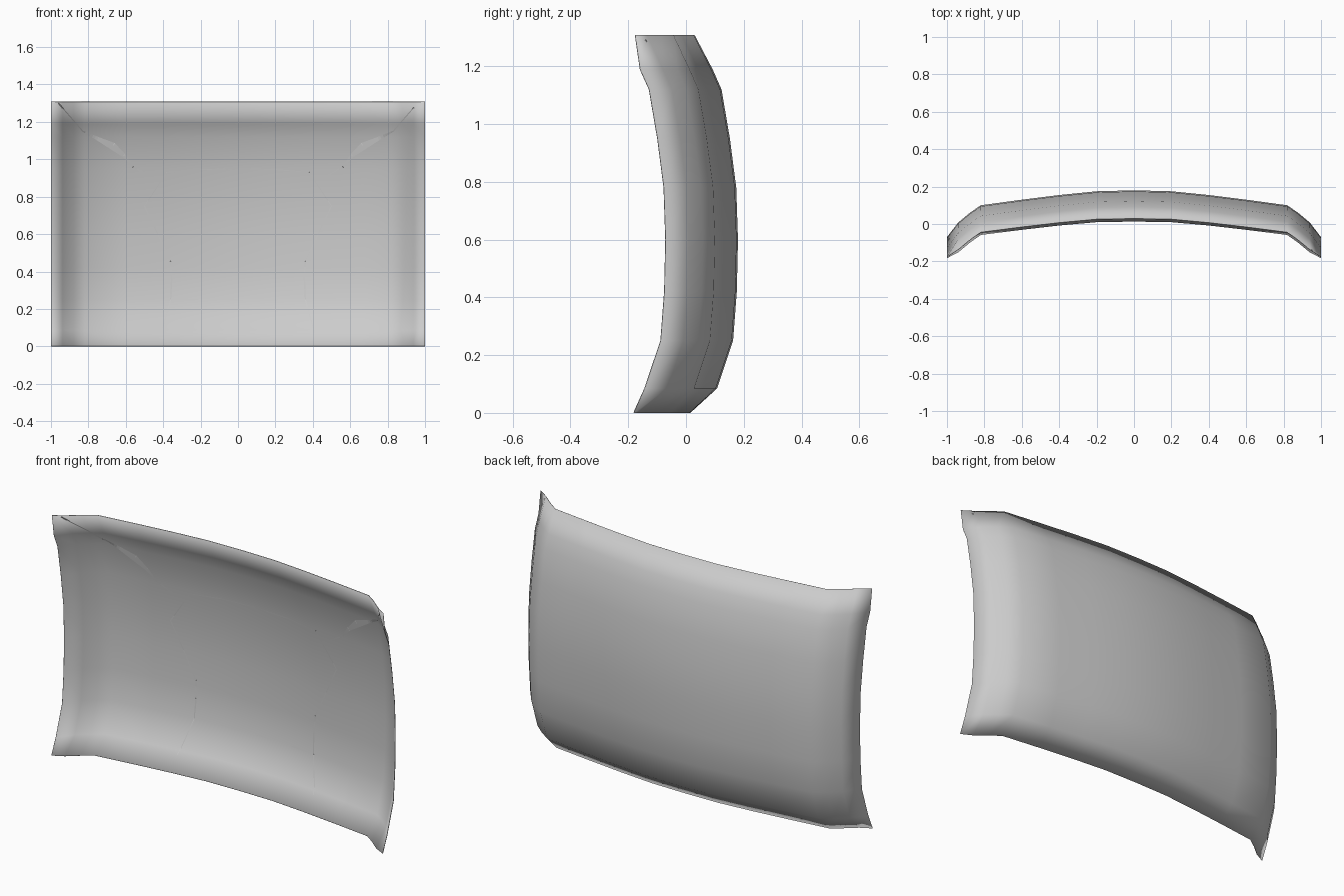
import bpy, bmesh
from mathutils import Vector

if "Cube" in bpy.data.objects:
    bpy.data.objects.remove(bpy.data.objects["Cube"])

# Half cross-section: (x, drop from the crown); centre profile: (z, y)
ACROSS = [(0, 0), (.2, .005), (.4, .025), (.6, .05), (.82, .08), (.88, .122), (.94, .172), (1, .25)]
CROWN = [(0, .015), (.085, .108), (.25, .163), (.42, .176), (.6, .18), (.78, .174),
         (.95, .152), (1.12, .123), (1.19, .092), (1.308, .03)]


def lerp(table, t):
    for (a, va), (b, vb) in zip(table, table[1:]):
        if t <= b:
            return va + (vb - va) * (t - a) / (b - a)
    return table[-1][1]


def surface(x, z):
    # corners flare out slightly at the lower and upper edges
    flare = lerp([(0, .055), (.085, 0), (1.19, 0), (1.308, .045)], z)
    flare *= lerp([(0, 0), (.82, .15), (.94, .15), (1, 1)], abs(x))
    return lerp(CROWN, z) - lerp(ACROSS, abs(x)) + flare


def make_object(name, bm):
    bmesh.ops.recalc_face_normals(bm, faces=bm.faces)
    mesh = bpy.data.meshes.new(name)
    bm.to_mesh(mesh)
    bm.free()
    ob = bpy.data.objects.new(name, mesh)
    bpy.context.collection.objects.link(ob)
    bpy.ops.object.select_all(action='DESELECT')
    ob.select_set(True)
    bpy.context.view_layer.objects.active = ob
    return ob


# Curved panel skin
bm = bmesh.new()
xs = sorted({s * x for x, _ in ACROSS for s in (-1, 1)})
rows = [[bm.verts.new((x, surface(x, z), z)) for x in xs] for z, _ in CROWN]
for low, high in zip(rows, rows[1:]):
    for i in range(len(xs) - 1):
        bm.faces.new((low[i + 1], low[i], high[i], high[i + 1]))
panel = make_object("hood_panel", bm)
bpy.ops.object.shade_smooth_by_angle(angle=.7)
if panel.data.polygons[len(panel.data.polygons) // 2].normal.y < 0:
    panel.data.flip_normals()
solid = panel.modifiers.new("thickness", 'SOLIDIFY')
solid.thickness = .003
solid.offset = -1


# Fine seams lying on the hollow side; points are (x, z, width)
def seam(name, points, steps=6):
    bm = bmesh.new()
    for side in (-1, 1):
        last = None
        for (x0, z0, w0), (x1, z1, w1) in zip(points, points[1:]):
            d = Vector((x1 - x0, z1 - z0)).normalized()
            for k in range(steps + 1):
                t = k / steps
                x, z, w = x0 + (x1 - x0) * t, z0 + (z1 - z0) * t, (w0 + (w1 - w0) * t) / 2
                pair = []
                for s in (-1, 1):
                    px, pz = x - s * d.y * w, min(z + s * d.x * w, 1.305)
                    pair.append(bm.verts.new((side * px, surface(px, pz) - .005, pz)))
                if last:
                    bm.faces.new((last[0], last[1], pair[1], pair[0]))
                last = pair
    return make_object(name, bm)


seam("frame_seam", [(0, .95, .005), (.2, .945, .005), (.38, .93, .005), (.5, .75, .005),
                    (.36, .455, .006), (.355, .36, .008), (.36, .25, .005), (.18, .25, .004), (0, .25, .004)])
seam("lower_seam", [(.36, .25, .005), (.41, .07, .003)])
seam("corner_seam", [(.44, .89, .003), (.56, .96, .008), (.61, 1.02, .02), (.67, 1.07, .04),
                     (.75, 1.11, .02), (.83, 1.15, .006), (.96, 1.30, .005)])
